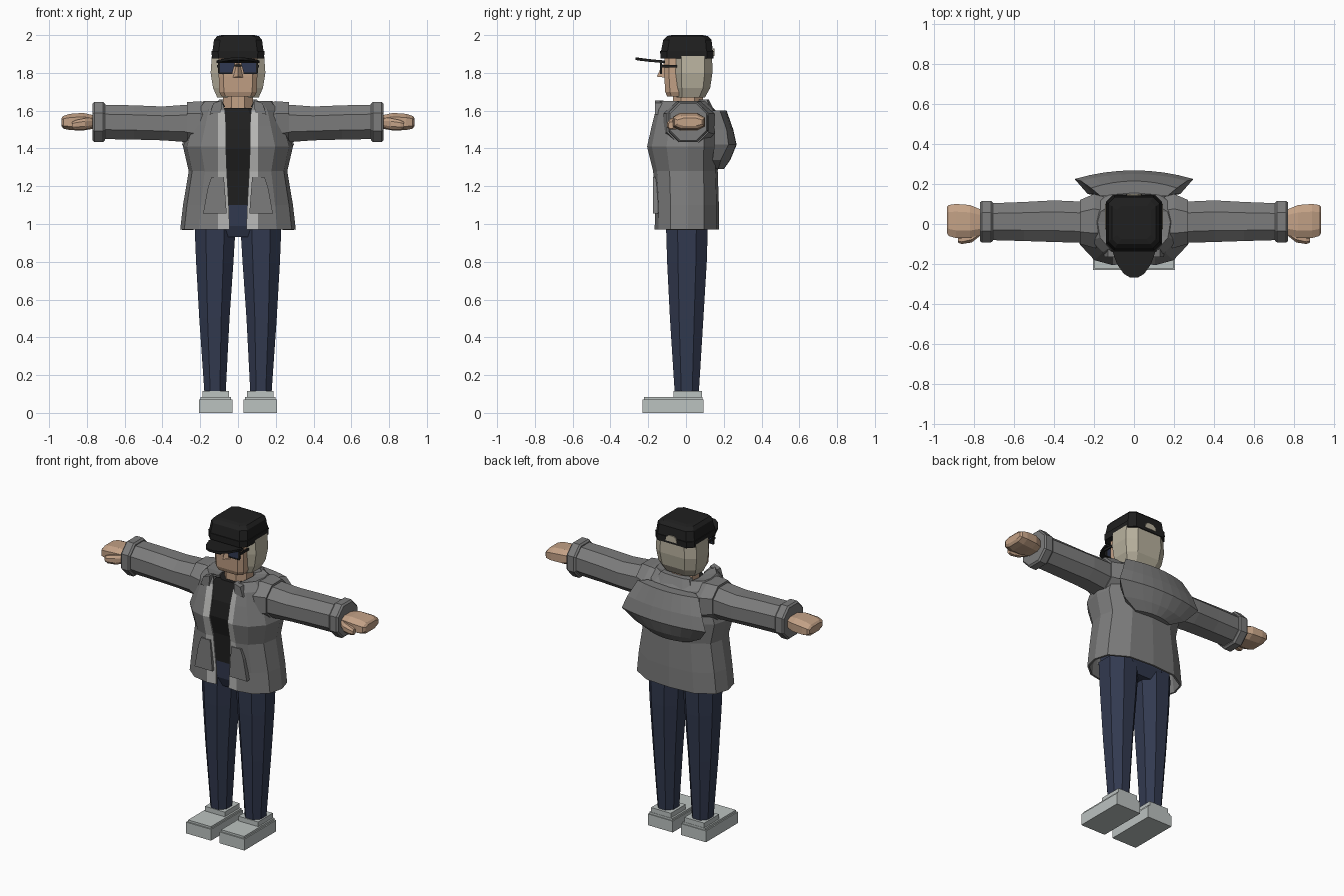
import bpy, bmesh

if "Cube" in bpy.data.objects:
    bpy.data.objects.remove(bpy.data.objects["Cube"])


def material(name, *rgb):
    m = bpy.data.materials.new(name)
    m.use_nodes = True
    m.diffuse_color = (*rgb, 1)
    m.node_tree.nodes["Principled BSDF"].inputs["Base Color"].default_value = (*rgb, 1)
    return m


SKIN = material("skin", .55, .36, .24)
HAIR = material("pale_hair", .48, .44, .34)
BLACK = material("black_cloth", .014, .014, .014)
JACKET = material("grey_jacket", .20, .20, .20)
LINING = material("light_lining", .48, .48, .47)
DENIM = material("navy_denim", .032, .042, .08)
SHOE = material("pale_shoe", .50, .54, .53)
LENS = material("blue_lens", .03, .04, .085)


def add(name, bm, *mats):
    bmesh.ops.recalc_face_normals(bm, faces=bm.faces)
    me = bpy.data.meshes.new(name)
    bm.to_mesh(me)
    bm.free()
    ob = bpy.data.objects.new(name, me)
    for m in mats:
        me.materials.append(m)
    bpy.context.collection.objects.link(ob)
    return ob


def loft(name, rings, mat, side=1, closed=True, caps=True):
    """Skin a row of equal rings of points."""
    bm = bmesh.new()
    rows = [[bm.verts.new((x * side, y, z)) for x, y, z in r] for r in rings]
    n = len(rows[0])
    for a, b in zip(rows, rows[1:]):
        for i in range(n if closed else n - 1):
            j = (i + 1) % n
            bm.faces.new((a[i], a[j], b[j], b[i]))
    if caps:
        bm.faces.new(rows[0])
        bm.faces.new(rows[-1])
    return add(name, bm, mat)


def octagon(a, u0, u1, v0, v1, k=.45, axis="z"):
    """Chamfered rectangle at position a on an axis; k near 1 is boxy."""
    cu, cv, ru, rv = (u0 + u1) / 2, (v0 + v1) / 2, (u1 - u0) / 2, (v1 - v0) / 2
    signs = [(1, k), (k, 1), (-k, 1), (-1, k), (-1, -k), (-k, -1), (k, -1), (1, -k)]
    pts = [(cu + ru * s, cv + rv * t) for s, t in signs]
    return [(a, u, v) if axis == "x" else (u, v, a) for u, v in pts]


def stack(name, levels, mat, k=.45, side=1, axis="z"):
    return loft(name, [octagon(*lv, k=k, axis=axis) for lv in levels], mat, side)


def centred(name, levels, mat, k=.45):
    """Stack of (z, half width, front y, back y)."""
    return stack(name, [(z, -w, w, f, b) for z, w, f, b in levels], mat, k)


def box(name, lo, hi, mat, side=1):
    (x0, y0, z0), (x1, y1, z1) = lo, hi
    rings = [[(x0, y0, z), (x1, y0, z), (x1, y1, z), (x0, y1, z)] for z in (z0, z1)]
    return loft(name, rings, mat, side)


def plate(name, outline, y0, y1, mat, side=1):
    """Prism from an x-z outline."""
    return loft(name, [[(x, y, z) for x, z in outline] for y in (y0, y1)], mat, side)


# Head, neck and hair
centred("neck", [(1.56, .08, -.07, .09), (1.69, .078, -.07, .09)], SKIN)
centred("head", [(1.675, .088, -.10, .08), (1.70, .10, -.11, .09),
                 (1.78, .102, -.115, .09), (1.90, .102, -.115, .09)], SKIN, .75)
centred("hair", [(1.67, .11, -.05, .10), (1.72, .132, -.06, .128), (1.80, .145, -.066, .14),
                 (1.90, .138, -.066, .138)], HAIR, .6)
loft("nose", [[(-.012, -.11, 1.85), (.012, -.11, 1.85), (0, -.122, 1.85)],
              [(-.03, -.11, 1.775), (.03, -.11, 1.775), (0, -.155, 1.78)]], SKIN)

# Cap with a curved peak and a gap at the back
centred("cap_band", [(1.875, .138, -.135, .145), (1.915, .14, -.137, .147)], BLACK, .75)
centred("cap_crown", [(1.91, .136, -.133, .143), (1.975, .127, -.12, .135),
                      (1.995, .11, -.10, .115), (2.0, .085, -.075, .09)], BLACK, .75)
half_peak = [(.115, -.11), (.10, -.16), (.085, -.20), (.05, -.25), (.018, -.268)]
peak = half_peak + [(-x, y) for x, y in reversed(half_peak)]
loft("cap_peak", [[(x, y, 1.866 + dz - .08 * abs(x) - .06 * (y + .2)) for x, y in peak]
                  for dz in (0, .014)], BLACK)
plate("cap_back_gap", [(-.04, 1.89), (.04, 1.89), (.035, 1.915), (.02, 1.928),
                       (-.02, 1.928), (-.035, 1.915)], .143, .150, HAIR)

# Glasses
box("glasses_top_bar", (-.112, -.14, 1.852), (.112, -.128, 1.866), BLACK)
box("glasses_bridge", (-.02, -.137, 1.833), (.02, -.128, 1.845), BLACK)
for s, tag in ((1, "left"), (-1, "right")):
    plate(tag + "_lens", [(.016, 1.853), (.10, 1.853), (.097, 1.80), (.03, 1.80)],
          -.136, -.128, LENS, s)
    box(tag + "_lens_rim", (.096, -.138, 1.80), (.106, -.127, 1.855), BLACK, s)
    box(tag + "_lens_lower_rim", (.03, -.138, 1.795), (.104, -.127, 1.802), BLACK, s)
    box(tag + "_glasses_temple", (.104, -.138, 1.828), (.112, -.04, 1.842), BLACK, s)

# Shirt and hips
centred("shirt", [(1.10, .20, -.115, .11), (1.28, .19, -.125, .12), (1.40, .20, -.155, .13),
                  (1.50, .19, -.14, .12), (1.615, .10, -.095, .09)], BLACK, .5)
centred("hips", [(.93, .14, -.08, .09), (.99, .215, -.105, .12), (1.11, .205, -.11, .115)],
        DENIM, .5)

# Jacket: an open shell, (z, half width, front, back, half opening)
levels = [(.97, .30, -.16, .168, .045), (1.10, .285, -.157, .168, .05),
          (1.28, .255, -.168, .162, .06), (1.41, .285, -.20, .165, .065),
          (1.52, .25, -.175, .165, .065), (1.60, .225, -.155, .15, .07),
          (1.645, .18, -.135, .11, .085), (1.625, .095, -.09, .095, .07)]
rings = []
for z, w, f, b, gap in levels:
    strip = min(.105, w * .8)
    half = [(gap, f + .008, z), (strip, f, z), (max(w * .68, strip + .005), f * .88, z),
            (w * .93, f * .5, z), (w, .01, z), (w * .92, b * .55, z), (w * .55, b * .93, z)]
    rings.append(half + [(0, b, z)] + [(-x, y, c) for x, y, c in reversed(half)])
jacket = loft("jacket", rings, JACKET, closed=False, caps=False)
jacket.data.materials.append(LINING)
for p in jacket.data.polygons:
    if abs(p.center.x) < .095 and p.center.y < -.1 and p.center.z < 1.6:
        p.material_index = 1
shell = jacket.modifiers.new("thickness", "SOLIDIFY")
shell.thickness = .012
shell.offset = 0

# Folded hood hanging on the back
hood = []
for z, w, tip, mid, front in ((1.29, .13, .17, .20, .13), (1.34, .23, .185, .235, .14),
                              (1.42, .297, .225, .268, .15), (1.50, .265, .215, .25, .15),
                              (1.60, .215, .18, .215, .14)):
    arc = [(w * t / 4, tip + (mid - tip) * (1 - (t / 4) ** 2), z) for t in range(-4, 5)]
    hood.append(arc + [(w * .78, front, z), (-w * .78, front, z)])
loft("hood", hood, JACKET)
centred("collar_back", [(1.60, .13, .06, .15), (1.66, .10, .07, .12)], JACKET, .6)

for s, tag in ((1, "left"), (-1, "right")):
    # Lapel and pocket
    plate(tag + "_lapel", [(.085, 1.655), (.13, 1.64), (.15, 1.58), (.09, 1.59)],
          -.165, -.12, JACKET, s)
    plate(tag + "_pocket", [(.075, 1.25), (.14, 1.25), (.16, 1.19), (.185, 1.055), (.06, 1.055)],
          -.175, -.14, JACKET, s)

    # Sleeve, cuff and hand, laid out along x
    stack(tag + "_shoulder", [(.13, -.11, .13, 1.42, 1.635), (.20, -.12, .15, 1.41, 1.65),
                              (.27, -.10, .12, 1.425, 1.645)], JACKET, side=s, axis="x")
    stack(tag + "_sleeve", [(.22, -.095, .11, 1.43, 1.635), (.40, -.09, .118, 1.443, 1.622),
                            (.55, -.085, .11, 1.447, 1.628), (.73, -.08, .103, 1.45, 1.632)],
          JACKET, side=s, axis="x")
    stack(tag + "_cuff", [(.705, -.085, .108, 1.443, 1.637), (.715, -.092, .115, 1.433, 1.647),
                          (.76, -.092, .115, 1.433, 1.647), (.77, -.085, .108, 1.443, 1.637)],
          JACKET, side=s, axis="x")
    stack(tag + "_palm", [(.76, -.05, .07, 1.505, 1.575), (.82, -.07, .095, 1.495, 1.588),
                          (.89, -.07, .10, 1.497, 1.583), (.925, -.06, .095, 1.505, 1.572),
                          (.935, -.045, .085, 1.52, 1.56)], SKIN, k=.55, side=s, axis="x")
    stack(tag + "_thumb", [(.77, -.06, -.02, 1.51, 1.56), (.81, -.092, -.04, 1.50, 1.56),
                           (.86, -.10, -.06, 1.50, 1.55), (.88, -.093, -.065, 1.505, 1.54)],
          SKIN, side=s, axis="x")

    # Trouser leg
    stack(tag + "_leg", [(.11, .065, .178, -.06, .068), (.50, .045, .205, -.085, .092),
                         (.80, .024, .222, -.10, .11), (1.0, .012, .23, -.106, .116)],
          DENIM, side=s)

    # Shoe: ankle, upper and sole
    box(tag + "_shoe_ankle", (.048, -.065, .06), (.188, .085, .115), SHOE, s)
    box(tag + "_shoe_upper", (.036, -.222, .06), (.198, .087, .085), SHOE, s)
    box(tag + "_shoe_sole", (.03, -.23, 0), (.206, .092, .072), SHOE, s)
